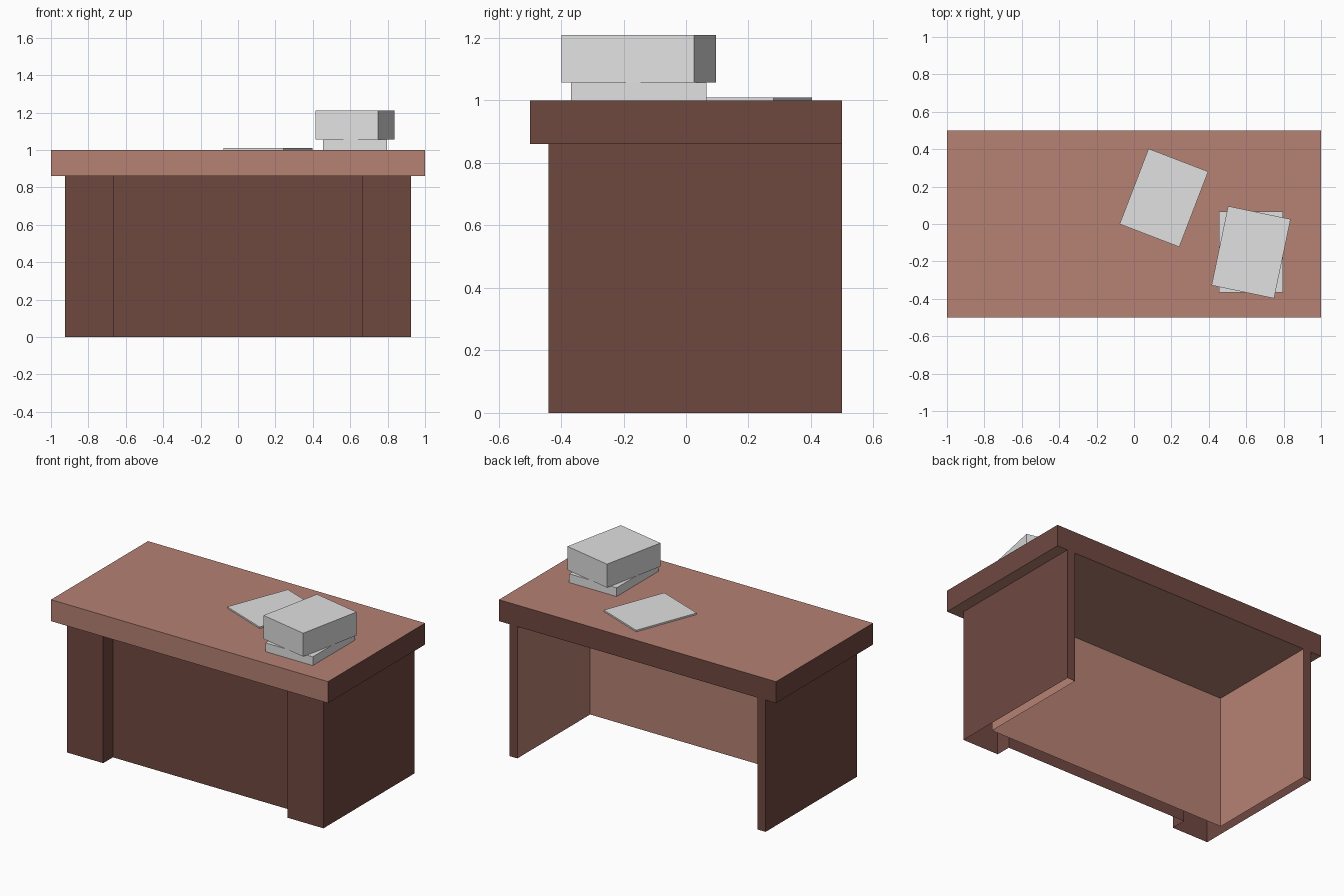
import bpy, bmesh, math
from mathutils import Matrix

if "Cube" in bpy.data.objects:
    bpy.data.objects.remove(bpy.data.objects["Cube"])


def srgb(r, g, b):
    lin = [((c / 255 + 0.055) / 1.055) ** 2.4 for c in (r, g, b)]
    return (*lin, 1.0)


def material(name, colour):
    m = bpy.data.materials.new(name)
    m.diffuse_color = colour
    m.use_nodes = True
    m.node_tree.nodes["Principled BSDF"].inputs["Base Color"].default_value = m.diffuse_color
    return m


light_wood = material("light_wood", srgb(182, 129, 115))
dark_wood = material("dark_wood", srgb(111, 72, 64))
paper = material("paper", srgb(225, 225, 225))


def add_object(name, bm, mats, rule=None):
    bm.normal_update()
    if rule:
        for f in bm.faces:
            f.material_index = rule(f)
    mesh = bpy.data.meshes.new(name)
    bm.to_mesh(mesh)
    bm.free()
    for m in mats:
        mesh.materials.append(m)
    obj = bpy.data.objects.new(name, mesh)
    bpy.context.collection.objects.link(obj)
    return obj


def box(name, x, y, z0, z1, width, depth, mats, turn=0, rule=None):
    bm = bmesh.new()
    bmesh.ops.create_cube(bm, size=1, matrix=Matrix.Translation((x, y, (z0 + z1) / 2))
                          @ Matrix.Rotation(math.radians(turn), 4, 'Z')
                          @ Matrix.Diagonal((width, depth, z1 - z0, 1)))
    return add_object(name, bm, mats, rule)


# Desktop: light top, front and underside, dark ends and back
box("desktop", 0, 0, 0.86, 1.0, 2, 1, [light_wood, dark_wood],
    rule=lambda f: int(abs(f.normal.x) > 0.5 or f.normal.y > 0.5))

# Desk body: U-shaped plan with front pilasters, hollow and open underneath
half = [(0.665, -0.34), (0.665, -0.44), (0.925, -0.44),
        (0.925, 0.5), (0.867, 0.5), (0.867, -0.25)]
plan = half + [(-x, y) for x, y in reversed(half)]
bm = bmesh.new()
low = [bm.verts.new((x, y, 0)) for x, y in plan]
high = [bm.verts.new((x, y, 0.86)) for x, y in plan]
for i in range(len(plan)):
    j = (i + 1) % len(plan)
    bm.faces.new((low[i], low[j], high[j], high[i]))


def inside_kneehole(f):
    c = f.calc_center_median()
    return abs(c.x) < 0.88 and -0.3 < c.y < 0.45


add_object("desk_body", bm, [light_wood, dark_wood],
           rule=lambda f: 0 if inside_kneehole(f) else 1)

# Papers
box("loose_sheets", 0.16, 0.14, 1.0, 1.01, 0.342, 0.432, [paper], turn=-21)
box("lower_paper_stack", 0.626, -0.151, 1.0, 1.057, 0.342, 0.433, [paper])
box("upper_paper_stack", 0.626, -0.151, 1.057, 1.21, 0.342, 0.433, [paper], turn=-11.8)
